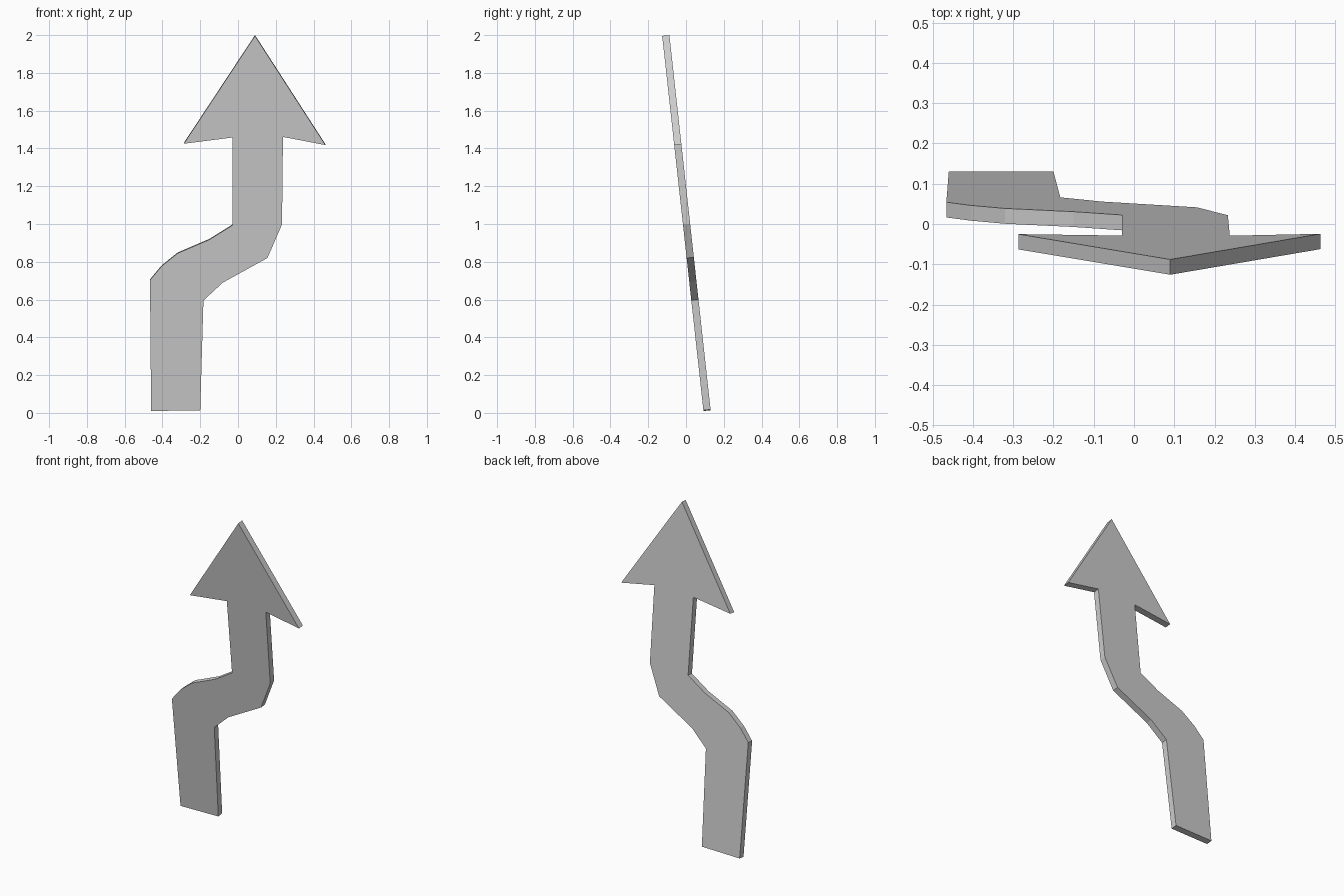
import bpy, bmesh
from mathutils import Vector

if "Cube" in bpy.data.objects:
    bpy.data.objects.remove(bpy.data.objects["Cube"])

# Outline of the bent arrow seen from the front (x, z)
outline = [
    (-0.46, 0.012), (-0.20, 0.016), (-0.183, 0.597), (-0.08, 0.692),
    (0.156, 0.822), (0.233, 1.0), (0.238, 1.463), (0.463, 1.42),
    (0.09, 1.998), (-0.287, 1.427), (-0.03, 1.46), (-0.03, 0.995),
    (-0.15, 0.92), (-0.32, 0.847), (-0.405, 0.778), (-0.466, 0.705),
]
LEAN = 0.11                       # the sign leans towards the front
half = Vector((0, 1, LEAN)) * 0.019


def mid_point(x, z):
    return Vector((x, 0.1115 - LEAN * (z - 0.012), z))


# Front plate, extruded backwards along its normal
bm = bmesh.new()
front = bm.faces.new([bm.verts.new(mid_point(x, z) - half) for x, z in outline])
ext = bmesh.ops.extrude_face_region(bm, geom=[front], use_keep_orig=True)
back_verts = [g for g in ext["geom"] if isinstance(g, bmesh.types.BMVert)]
bmesh.ops.translate(bm, verts=back_verts, vec=half * 2)
bmesh.ops.recalc_face_normals(bm, faces=bm.faces)

mesh = bpy.data.meshes.new("bent_arrow")
bm.to_mesh(mesh)
bm.free()
arrow = bpy.data.objects.new("bent_arrow", mesh)
bpy.context.collection.objects.link(arrow)
